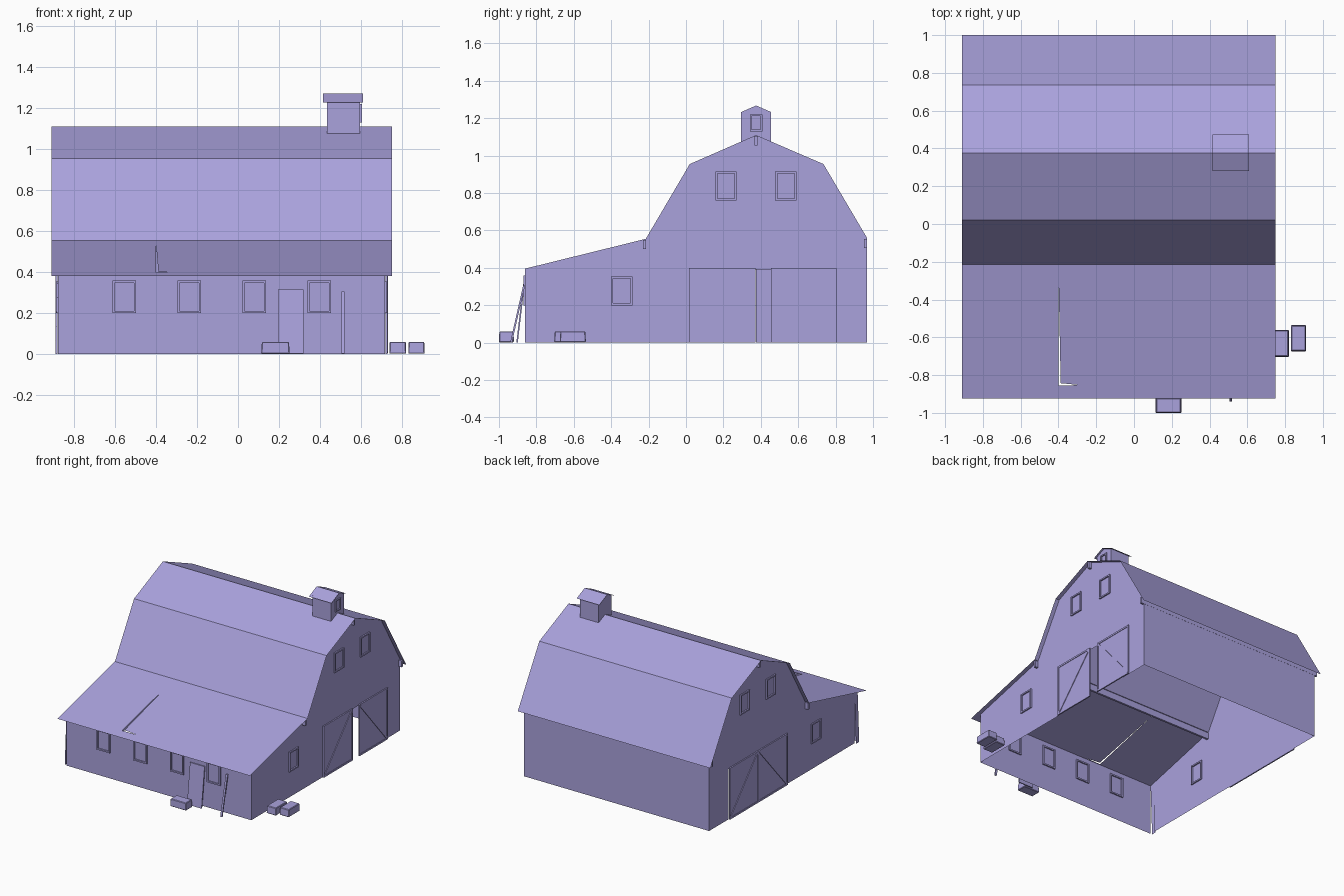
import bpy, bmesh, math
from mathutils import Vector

if "Cube" in bpy.data.objects:
    bpy.data.objects.remove(bpy.data.objects["Cube"])

paint = bpy.data.materials.new("soft_lavender")
paint.diffuse_color = (0.40, 0.36, 0.72, 1)
paint.use_nodes = True
paint.node_tree.nodes["Principled BSDF"].inputs["Base Color"].default_value = paint.diffuse_color

CX = -0.08                      # middle of the barn in x
WALL, EAVE = 0.797, 0.83        # half lengths of walls and roof
RIDGE = 0.375
GAMBREL = [(-0.215, 0.555), (0.02, 0.955), (RIDGE, 1.11), (0.735, 0.955)]


def lean_z(y):
    return 0.555 + (y + 0.215) * (0.175 / 0.71)


def mesh(name, verts, faces):
    me = bpy.data.meshes.new(name)
    me.from_pydata([tuple(v) for v in verts], [], faces)
    me.materials.append(paint)
    ob = bpy.data.objects.new(name, me)
    bpy.context.collection.objects.link(ob)
    return ob


def polys(name, loops):
    verts, faces = [], []
    for loop in loops:
        faces.append(list(range(len(verts), len(verts) + len(loop))))
        verts += loop
    return mesh(name, verts, faces)


def box(name, lo, hi, top=1.0, bevel=0):
    """Box between two corners; top < 1 narrows the upper face."""
    lo, hi = Vector(lo), Vector(hi)
    c, d = (lo + hi) / 2, hi - lo
    bm = bmesh.new()
    bmesh.ops.create_cube(bm, size=1)
    for v in bm.verts:
        k = top if v.co.z > 0 else 1
        v.co = Vector((v.co.x * d.x * k, v.co.y * d.y * k, v.co.z * d.z)) + c
    if bevel:
        bmesh.ops.bevel(bm, geom=bm.edges[:], offset=bevel, segments=1, affect='EDGES')
    bmesh.ops.recalc_face_normals(bm, faces=bm.faces)
    me = bpy.data.meshes.new(name)
    bm.to_mesh(me)
    bm.free()
    me.materials.append(paint)
    ob = bpy.data.objects.new(name, me)
    bpy.context.collection.objects.link(ob)
    return ob


def sheet(name, profile, x0, x1):
    """Thin sheet swept along x from a (y, z) profile."""
    n = len(profile)
    verts = [(x, y, z) for x in (x0, x1) for y, z in profile]
    return mesh(name, verts, [(i, i + 1, n + i + 1, n + i) for i in range(n - 1)])


def bar(name, p, q, normal, width, depth):
    """Straight square-ended strip from p to q."""
    p, q, n = Vector(p), Vector(q), Vector(normal)
    s = (q - p).cross(n).normalized() * width / 2
    t = n * depth / 2
    ring = [s + t, s - t, -s - t, -s + t]
    faces = [(i, (i + 1) % 4, 4 + (i + 1) % 4, 4 + i) for i in range(4)]
    return mesh(name, [p + r for r in ring] + [q + r for r in ring],
                faces + [(3, 2, 1, 0), (4, 5, 6, 7)])


def frame(name, point, u0, u1, z0, z1, normal, w=0.011, depth=0.02):
    """Rectangular trim; point(u, z) maps wall coordinates to space."""
    verts, faces = [], []
    n = Vector(normal) * depth / 2
    for side in (1, -1):
        for k in (0, w):
            for u, z in ((u0 + k, z0 + k), (u1 - k, z0 + k), (u1 - k, z1 - k), (u0 + k, z1 - k)):
                verts.append(Vector(point(u, z)) + n * side)
    for i in range(4):
        j = (i + 1) % 4
        for a, b in ((0, 4), (4, 12), (12, 8), (8, 0)):
            faces.append((a + i, a + j, b + j, b + i))
    return mesh(name, verts, faces)


# Main gambrel roof, running past the back wall
sheet("gambrel_roof", GAMBREL + [(1.0, 0.51)], CX - EAVE, CX + EAVE)

# Lean-to roof with a torn L-shaped crack
left = [(-0.91, -0.215), (-0.4, -0.215), (-0.4, -0.26), (-0.4, -0.855), (-0.4, -0.925), (-0.91, -0.925)]
right = [(-0.4, -0.215), (0.75, -0.215), (0.75, -0.925), (-0.4, -0.925), (-0.4, -0.855),
         (-0.28, -0.853), (-0.388, -0.843), (-0.4, -0.26)]
polys("lean_to_roof", [[(x, y, lean_z(y)) for x, y in reversed(p)] for p in (left, right)])

# Long walls
sheet("front_wall", [(-0.86, 0), (-0.86, lean_z(-0.86))], CX - WALL, CX + WALL)
sheet("back_wall", [(0.968, 0.56), (0.968, 0)], CX - WALL, CX + WALL)

for s, side in ((1, "right"), (-1, "left")):
    x = CX + s * WALL
    # Gable wall with a wide doorway
    y0 = -0.86 if s > 0 else -0.82
    outline = [(y0, 0), (0.02, 0), (0.02, 0.39), (0.73, 0.39), (0.73, 0), (0.968, 0), (0.968, 0.56)]
    outline += GAMBREL[::-1] + [(y0, lean_z(y0))]
    polys(side + "_gable_wall", [[(x, y, z) for y, z in outline[::s]]])
    # Sliding barn doors with a diagonal brace
    doors = [(0.015, 0.372), (0.455, 0.805)] if s > 0 else [(0.015, 0.372), (0.374, 0.73)]
    dx = x + s * 0.006
    for i, (a, b) in enumerate(doors):
        box(f"{side}_door_{i}", (dx - 0.003, a, 0), (dx + 0.003, b, 0.4))
        frame(f"{side}_door_trim_{i}", lambda u, z: (dx + s * 0.003, u, z), a, b, 0, 0.4,
              (s, 0, 0), 0.013, 0.008)
        za, zb = (0.01, 0.39) if i == 0 else (0.39, 0.01)
        bar(f"{side}_door_brace_{i}", (dx + s * 0.004, a + 0.01, za),
            (dx + s * 0.004, b - 0.01, zb), (s, 0, 0), 0.013, 0.008)
    # Gable windows
    for i, (a, z) in enumerate(((0.157, 0.76), (0.477, 0.76), (-0.4, 0.2))):
        frame(f"{side}_window_{i}", lambda u, v: (x, u, v), a, a + 0.114, z, z + 0.155, (s, 0, 0))

# Loose corner board on the left gable
xl = CX - WALL
polys("loose_corner_board", [[(xl, -0.86, 0.396), (xl, -0.82, 0.405), (xl - 0.014, -0.82, 0), (xl - 0.014, -0.86, 0)]])

# Front windows
for i in range(4):
    xc = -0.555 + i * 0.317
    frame(f"front_window_{i}", lambda u, z: (u, -0.86, z), xc - 0.058, xc + 0.058, 0.2, 0.358, (0, -1, 0))

# Long beams under ridge and eaves
for i, (y, z) in enumerate(((-0.223, 0.55), (RIDGE, 1.105), (0.961, 0.555))):
    box(f"roof_beam_{i}", (CX - 0.822, y - 0.008, z - 0.05), (CX + 0.822, y + 0.008, z))

# Cupola on the ridge
cup = [(0.295, 1.075), (0.455, 1.075), (0.455, 1.233), (RIDGE, 1.268), (0.295, 1.233)]
for x, side in ((0.435, "left"), (0.595, "right")):
    polys(f"cupola_{side}_wall", [[(x, y, z) for y, z in cup]])
for y, side in ((0.295, "front"), (0.455, "back")):
    sheet(f"cupola_{side}_wall", [(y, 1.075), (y, 1.233)], 0.435, 0.595)
sheet("cupola_roof", [(0.28, 1.226), (RIDGE, 1.27), (0.475, 1.226)], 0.415, 0.61)
frame("cupola_window", lambda u, z: (0.596, u, z), 0.342, 0.408, 1.13, 1.22, (1, 0, 0), 0.009, 0.016)

# Board and pole leaning on the front wall
bar("leaning_board", (0.258, -0.903, 0.002), (0.258, -0.866, 0.315), (0, -1, 0), 0.125, 0.008)
bar("leaning_pole", (0.512, -0.935, 0.002), (0.512, -0.866, 0.305), (0, -1, 0), 0.015, 0.01)

# Bales around the barn
for i, (x0, x1, y0, y1) in enumerate(((0.113, 0.252, -1.0, -0.92), (0.738, 0.82, -0.705, -0.56),
                                      (0.83, 0.91, -0.675, -0.535))):
    box(f"bale_{i}", (x0, y0, 0.002), (x1, y1, 0.06), 0.95, 0.004)
